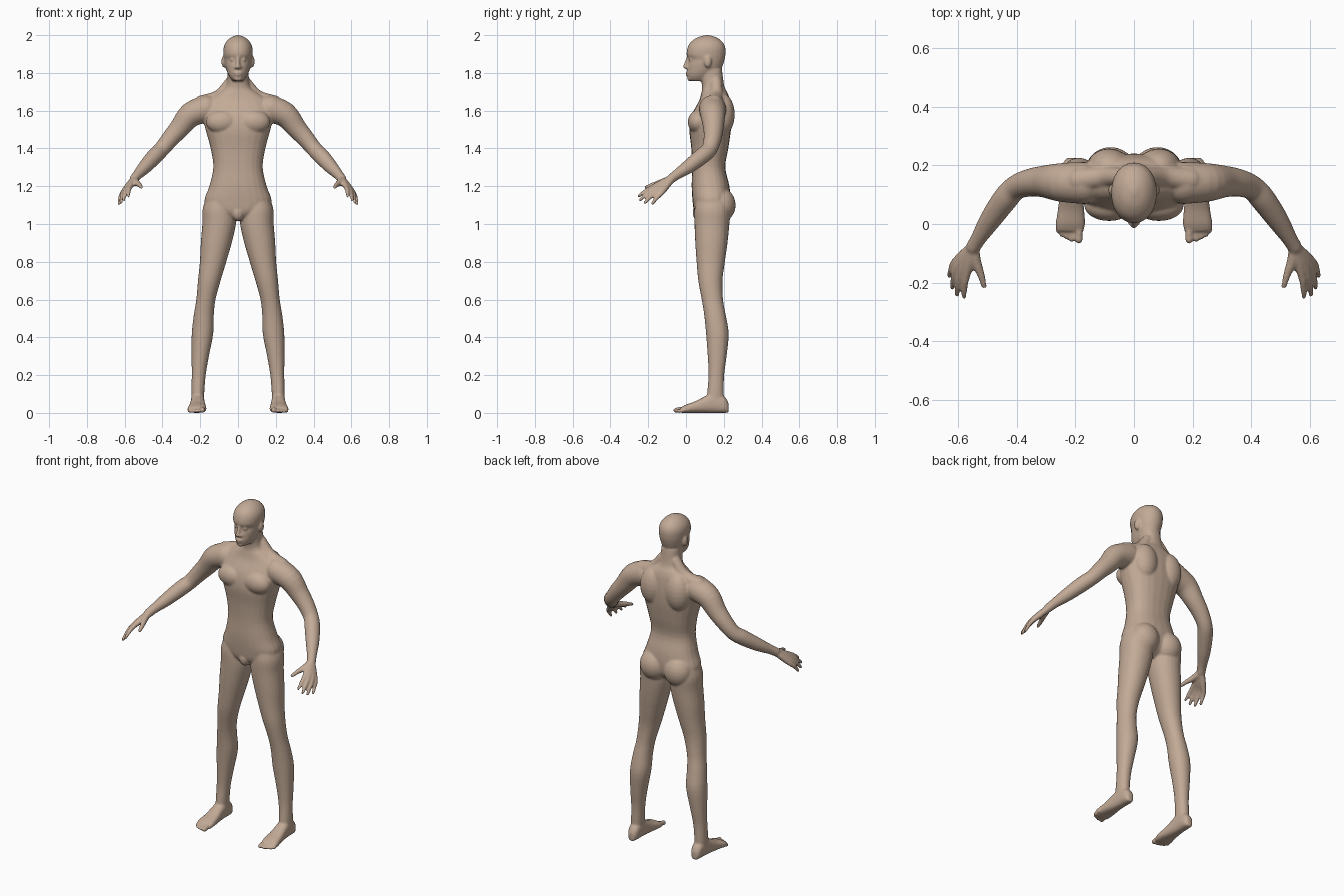
import bpy
import bmesh
from math import cos, sin, pi, copysign
from mathutils import Vector, Matrix

cube = bpy.data.objects.get("Cube")
if cube:
    bpy.data.objects.remove(cube, do_unlink=True)

SIDES = 24
bm = bmesh.new()


def smooth_path(rows, steps=4):
    """Interpolate rows of numbers with a Catmull-Rom spline."""
    rows = [Vector(row) for row in rows]
    result = []
    for i in range(len(rows) - 1):
        b, c = rows[i], rows[i + 1]
        a = rows[i - 1] if i else b
        d = rows[i + 2] if i + 2 < len(rows) else c
        for k in range(steps):
            t = k / steps
            result.append(b + (c - a) * (t / 2)
                          + (a * 2 - b * 5 + c * 4 - d) * (t * t / 2)
                          + (b * 3 - a - c * 3 + d) * (t * t * t / 2))
    return result + [rows[-1]]


def skin_rings(rings, mirror):
    """Bridge rings of points into a closed shell."""
    for side in ((1, -1) if mirror else (1,)):
        loops = [[bm.verts.new((p.x * side, p.y, p.z)) for p in ring] for ring in rings]
        for low, high in zip(loops, loops[1:]):
            for i in range(SIDES):
                j = (i + 1) % SIDES
                bm.faces.new((low[i], low[j], high[j], high[i]))
        bm.faces.new(loops[0][::-1])
        bm.faces.new(loops[-1])


def ring_points(center, u, v, power=1.0):
    points = []
    for i in range(SIDES):
        c, s = cos(2 * pi * i / SIDES), sin(2 * pi * i / SIDES)
        points.append(center + u * copysign(abs(c) ** power, c)
                      + v * copysign(abs(s) ** power, s))
    return points


def loft_up(rows, power=1.0, mirror=False):
    """Rows: height, centre x, half width, front y, back y."""
    rings = []
    for z, x, w, front, back in (tuple(r) for r in smooth_rows(rows)):
        center = Vector((x, (front + back) / 2, z))
        rings.append(ring_points(center, Vector((w, 0, 0)),
                                 Vector((0, (back - front) / 2, 0)), power))
    skin_rings(rings, mirror)


def smooth_rows(rows):
    return smooth_path(rows)


def blob(center, radii, mirror=False):
    """Ellipsoid, optionally repeated on the other side."""
    for side in ((1, -1) if mirror else (1,)):
        place = Matrix.Translation((center[0] * side, center[1], center[2]))
        bmesh.ops.create_uvsphere(bm, u_segments=SIDES, v_segments=SIDES // 2, radius=1,
                                  matrix=place @ Matrix.Diagonal((*radii, 1)))


def tube(rows, mirror=True):
    """Round limb along a path. Rows: x, y, z, radius."""
    path = smooth_path(rows)
    rings = []
    for i, p in enumerate(path):
        ahead = path[min(i + 1, len(path) - 1)].xyz
        tangent = (ahead - path[max(i - 1, 0)].xyz).normalized()
        u = tangent.orthogonal() if not i else (u - tangent * u.dot(tangent))
        u = u.normalized()
        rings.append(ring_points(p.xyz, u * p.w, tangent.cross(u) * p.w))
    skin_rings(rings, mirror)
    for end in (path[0], path[-1]):
        blob(end.xyz, (end.w,) * 3, mirror)


# Torso and neck
loft_up([
    (1.02, 0, .05, .08, .17),
    (1.06, 0, .14, .045, .22),
    (1.12, 0, .178, .035, .235),
    (1.2, 0, .152, .03, .23),
    (1.3, 0, .131, .032, .208),
    (1.4, 0, .145, .028, .224),
    (1.5, 0, .172, .018, .238),
    (1.58, 0, .188, .032, .24),
    (1.65, 0, .17, .068, .233),
    (1.69, 0, .115, .08, .222),
    (1.73, 0, .064, .085, .203),
    (1.82, 0, .056, .07, .19)], power=.85)
blob((.085, .062, 1.54), (.085, .052, .062), True)      # chest muscles
blob((.085, .195, 1.58), (.075, .063, .11), True)       # shoulder blades
blob((.08, .185, 1.1), (.085, .078, .09), True)         # buttocks
blob((0, .07, 1.06), (.035, .035, .045))                # groin
tube([(.04, .16, 1.75, .03), (.1, .16, 1.675, .036), (.19, .15, 1.64, .042)])  # shoulder slope

# Head
loft_up([
    (1.757, 0, .025, .025, .11),
    (1.767, 0, .036, .011, .13),
    (1.79, 0, .051, .006, .15),
    (1.82, 0, .063, .007, .185),
    (1.845, 0, .069, .009, .197),
    (1.872, 0, .073, .015, .205),
    (1.895, 0, .077, .003, .209),
    (1.93, 0, .077, .007, .209),
    (1.96, 0, .066, .022, .197),
    (1.985, 0, .042, .055, .167),
    (1.997, 0, .015, .09, .135),
    (2.001, 0, .003, .11, .116)], power=.95)
tube([(0, .013, 1.885, .009), (0, .003, 1.855, .01), (0, -.004, 1.833, .012)], False)  # nose
blob((.012, .005, 1.829), (.009, .011, .008), True)     # nostrils
blob((.029, .025, 1.87), (.014, .012, .009), True)      # eyes
blob((0, .008, 1.801), (.023, .01, .005))               # upper lip
blob((0, .009, 1.79), (.02, .01, .006))                 # lower lip
blob((0, .02, 1.769), (.022, .014, .013))               # chin
blob((.076, .115, 1.86), (.012, .02, .032), True)       # ears

# Legs
loft_up([
    (.03, .213, .03, .11, .2),
    (.1, .213, .034, .112, .2),
    (.2, .208, .037, .119, .202),
    (.3, .2, .046, .115, .215),
    (.42, .188, .057, .106, .226),
    (.52, .181, .053, .096, .21),
    (.6, .17, .051, .083, .196),
    (.7, .152, .06, .065, .193),
    (.8, .132, .07, .056, .206),
    (.9, .115, .082, .049, .22),
    (1, .1, .089, .045, .23),
    (1.08, .1, .087, .045, .235),
    (1.16, .09, .07, .06, .22)], power=.95, mirror=True)

# Feet, from the heel towards the toes: y, centre x, half width, height
foot = []
for y, x, w, h in smooth_path([
        (.226, .212, .016, .05), (.205, .212, .031, .085), (.15, .213, .035, .11),
        (.1, .214, .039, .088), (.05, .215, .045, .062), (0, .217, .05, .044),
        (-.025, .218, .046, .03)]):
    foot.append(ring_points(Vector((x, y, h / 2)), Vector((w, 0, 0)),
                            Vector((0, 0, h / 2)), .8))
skin_rings(foot, True)
for x, tip, r in ((.188, -.053, .014), (.212, -.052, .01), (.23, -.045, .0095),
                  (.246, -.036, .009), (.26, -.023, .0085)):
    tube([(x, .01, r + .006, r), (x, (tip + .01) / 2, r + .006, r * .9), (x, tip, r, r)])

# Arms
tube([(.17, .14, 1.61, .072), (.25, .142, 1.578, .066), (.31, .145, 1.507, .054),
      (.36, .14, 1.45, .047), (.405, .123, 1.395, .042), (.44, .085, 1.36, .043),
      (.49, .015, 1.305, .037), (.53, -.048, 1.262, .027), (.548, -.078, 1.24, .025)])

# Hands: each finger runs from the wrist over its knuckle to the tip
wrist = Vector((.547, -.075, 1.24))
fingers = [((.57, -.167, 1.2), (.58, -.25, 1.148)),
           ((.589, -.165, 1.188), (.604, -.242, 1.128)),
           ((.604, -.151, 1.175), (.62, -.217, 1.113)),
           ((.612, -.132, 1.162), (.629, -.178, 1.108))]
for knuckle, tip in fingers:
    knuckle, tip = Vector(knuckle), Vector(tip)
    bend = knuckle.lerp(tip, .5) + Vector((.003, 0, .004))
    tube([(*wrist, .019), (*wrist.lerp(knuckle, .55), .018), (*knuckle, .014),
          (*bend, .0115), (*tip, .0085)])
tube([(*wrist, .018), (.54, -.125, 1.222, .018), (.522, -.175, 1.207, .013),
      (.512, -.212, 1.195, .0095)])                     # thumb

# Fuse all parts into one smooth skin
bmesh.ops.recalc_face_normals(bm, faces=bm.faces)
mesh = bpy.data.meshes.new("body")
bm.to_mesh(mesh)
bm.free()
body = bpy.data.objects.new("body", mesh)
bpy.context.collection.objects.link(body)

skin = bpy.data.materials.new("tan skin")
skin.use_nodes = True
tan = (.54, .40, .305, 1)
skin.diffuse_color = tan
skin.node_tree.nodes["Principled BSDF"].inputs["Base Color"].default_value = tan
mesh.materials.append(skin)

fuse = body.modifiers.new("fuse", 'REMESH')
fuse.mode = 'VOXEL'
fuse.voxel_size = .006
fuse.use_smooth_shade = True
soften = body.modifiers.new("soften", 'SMOOTH')
soften.factor = .5
soften.iterations = 5
bpy.context.view_layer.objects.active = body
body.select_set(True)
for modifier in ("fuse", "soften"):
    bpy.ops.object.modifier_apply(modifier=modifier)
bpy.ops.object.shade_smooth()
